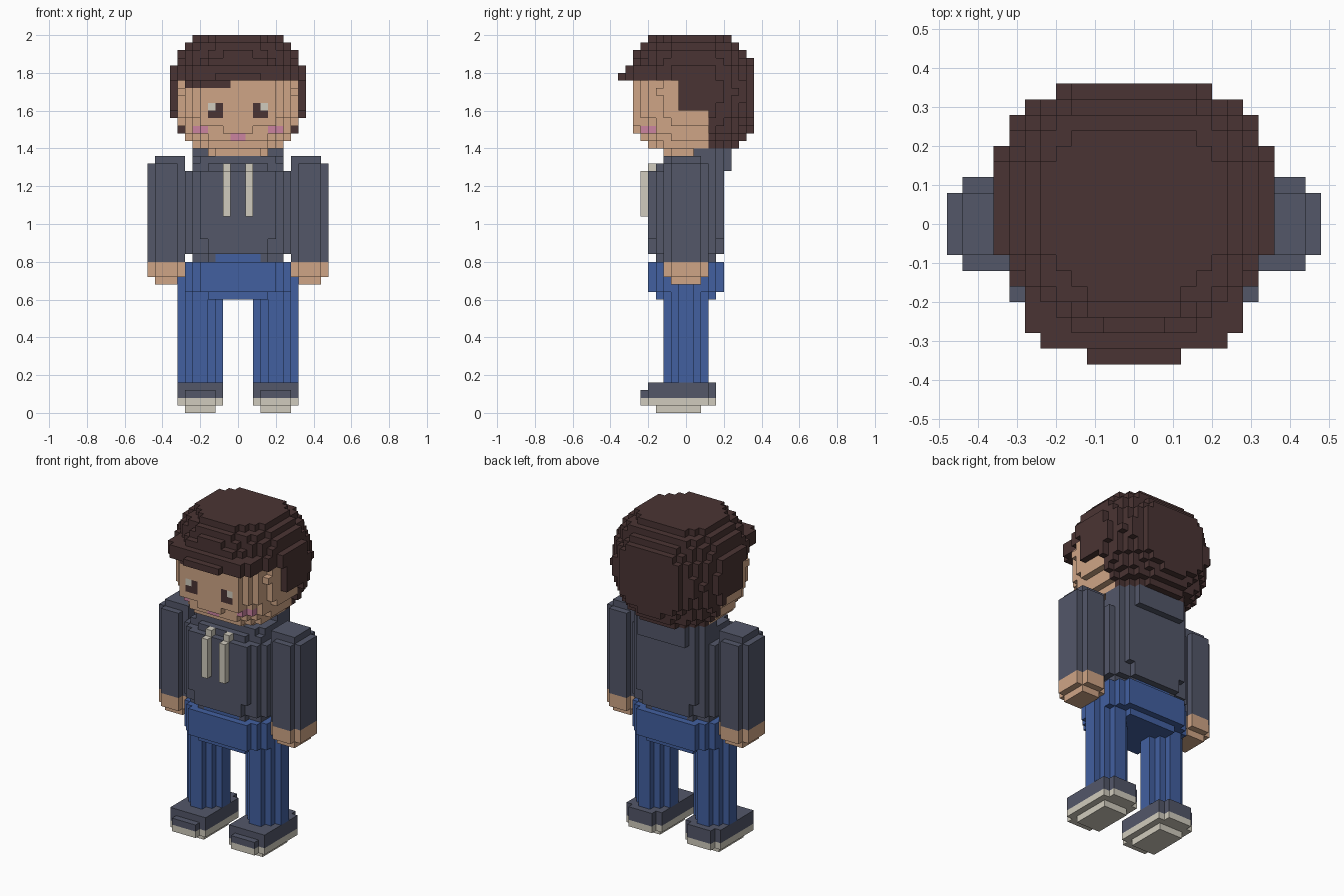
import bpy
import bmesh
from mathutils import Vector

cube = bpy.data.objects.get("Cube")
if cube:
    bpy.data.objects.remove(cube, do_unlink=True)

V = 0.04          # block size
cells = {}        # block index -> [part name, material name]


def linear(hex_code):
    def channel(c):
        return c / 12.92 if c <= 0.04045 else ((c + 0.055) / 1.055) ** 2.4
    return [channel(int(hex_code[i:i + 2], 16) / 255) for i in (0, 2, 4)] + [1.0]


def make_material(name, hex_code):
    mat = bpy.data.materials.new(name)
    mat.use_nodes = True
    mat.diffuse_color = linear(hex_code)
    mat.node_tree.nodes["Principled BSDF"].inputs["Base Color"].default_value = linear(hex_code)
    return mat


materials = {name: make_material(name, code) for name, code in (
    ("skin", "CFA586"), ("hair_brown", "4A3433"), ("blush_pink", "CB83A0"),
    ("slate_cloth", "535769"), ("denim_blue", "4260A0"), ("off_white", "D0CBBD"))}


def fill(part, mat, z0, z1, inside):
    """Add every free block between two heights whose centre passes the test."""
    for k in range(round(z0 / V), round(z1 / V)):
        for i in range(-12, 12):
            for j in range(-9, 9):
                p = [(n + 0.5) * V for n in (i, j, k)]
                if (i, j, k) not in cells and inside(*p):
                    cells[i, j, k] = [part, mat]


def fill_pair(part, mat, z0, z1, inside):
    """Fill the same shape on both sides of the body."""
    for side, s in (("left_", 1), ("right_", -1)):
        fill(side + part, mat, z0, z1, lambda x, y, z: inside(s * x, y, z))


def paint(mat, x0, x1, z0, z1):
    """Recolour a mirrored patch on the front of the face."""
    for (i, j, k), cell in cells.items():
        x, y, z = abs((i + 0.5) * V), (j + 0.5) * V, (k + 0.5) * V
        if cell[0] == "face" and x0 < x < x1 and y < -0.1 and z0 < z < z1:
            cell[1] = mat


def oval(x, y, rx, ry, power):
    return abs(x / rx) ** power + abs(y / ry) ** power <= 1


# Head: rounded face wrapped by a ball of hair, sloped at the back of the crown
def hair_zone(x, y, z):
    low_fringe = -0.28 < x < -0.04 and y < -0.1 and z > 1.72
    return z > 1.76 or y > 0.12 or (y > -0.04 and z > 1.60) or low_fringe


def ball(x, y, z):
    round_part = (x / 0.375) ** 2 + ((y - 0.04) / 0.37) ** 2 + ((z - 1.70) / 0.38) ** 2 < 1
    return round_part and y + z < 2.22


def face_shape(x, y, z):
    p = 2.5
    flat_front = abs(x) < 0.20 and -0.28 < y < 0 and z > 1.52
    return flat_front or (abs(x / 0.33) ** p + abs((y - 0.04) / 0.335) ** p
                          + abs((z - 1.70) / 0.37) ** p) <= 1


fill("hair", "hair_brown", 1.40, 2.0,
     lambda x, y, z: hair_zone(x, y, z) and (face_shape(x, y, z) if y < -0.1 and z < 1.76
                                             else ball(x, y, z)))
fill("face", "skin", 1.40, 1.76,
     lambda x, y, z: not hair_zone(x, y, z) and face_shape(x, y, z))

# Fringe steps forward over the forehead
for half, y0, z0, z1 in ((0.28, -0.28, 1.76, 1.84), (0.24, -0.32, 1.76, 1.84),
                         (0.12, -0.36, 1.76, 1.80)):
    fill("fringe", "hair_brown", z0, z1,
         lambda x, y, z: abs(x) < half and y0 < y < y0 + 0.08)

# Eyes, highlights, cheeks and mouth
paint("hair_brown", 0.08, 0.16, 1.56, 1.64)
paint("off_white", 0.12, 0.16, 1.60, 1.64)
paint("blush_pink", 0.16, 0.24, 1.48, 1.52)
paint("blush_pink", 0, 0.04, 1.44, 1.48)

# Neck and hood
fill("neck", "skin", 1.36, 1.40, lambda x, y, z: oval(x, y - 0.02, 0.165, 0.14, 3))
fill("hood", "slate_cloth", 1.28, 1.40,
     lambda x, y, z: y > 0.04 and oval(x, y - 0.04, 0.245, 0.205, 2.5))

# Drawstrings
fill_pair("drawstring", "off_white", 1.04, 1.28,
          lambda x, y, z: 0.04 < x < 0.08 and -0.24 < y < -0.20)
fill_pair("drawstring", "off_white", 1.28, 1.32,
          lambda x, y, z: 0.04 < x < 0.08 and -0.20 < y < -0.16)

# Waist of the trousers showing at the middle of the hem
fill("hips", "denim_blue", 0.80, 0.84, lambda x, y, z: abs(x) < 0.12 and abs(y) < 0.16)

# Hooded top body, narrower at hem and shoulders
for z0, z1, rx, ry in ((0.80, 0.84, 0.245, 0.165), (0.84, 0.92, 0.285, 0.195),
                       (0.92, 1.28, 0.285, 0.205), (1.28, 1.32, 0.245, 0.165),
                       (1.32, 1.36, 0.245, 0.125)):
    fill("torso", "slate_cloth", z0, z1, lambda x, y, z: oval(x, y, rx, ry, 3))


# Sleeves and hands
def arm_shape(x, y, z):
    return oval(x - 0.38, y, 0.105, 0.125, 2)


fill_pair("sleeve", "slate_cloth", 0.80, 1.32, arm_shape)
fill_pair("sleeve", "slate_cloth", 1.32, 1.36,
          lambda x, y, z: 0.28 < x < 0.44 and abs(y) < 0.08)
fill_pair("hand", "skin", 0.72, 0.80, arm_shape)
fill_pair("hand", "skin", 0.68, 0.72, lambda x, y, z: 0.32 < x < 0.44 and abs(y) < 0.08)

# Trousers
fill("hips", "denim_blue", 0.64, 0.80, lambda x, y, z: oval(x, y, 0.285, 0.205, 3))
fill("hips", "denim_blue", 0.60, 0.64, lambda x, y, z: oval(x, y, 0.245, 0.165, 3))
fill_pair("leg", "denim_blue", 0.16, 0.72, lambda x, y, z: oval(x - 0.20, y, 0.115, 0.115, 2))


# Shoes with a stepped pale sole
def shoe_shape(x, y, z):
    toe_or_heel = y < -0.20 or y > 0.12
    return abs(x - 0.20) < (0.08 if toe_or_heel else 0.12) and -0.24 < y < 0.16


fill_pair("shoe", "slate_cloth", 0.12, 0.16,
          lambda x, y, z: shoe_shape(x, y, z) and y > -0.20)
fill_pair("shoe", "slate_cloth", 0.08, 0.12, shoe_shape)
fill_pair("sole", "off_white", 0.04, 0.08, shoe_shape)
fill_pair("sole", "off_white", 0, 0.04,
          lambda x, y, z: 0.12 < x < 0.28 and -0.16 < y < 0.08)


# Turn the exposed block sides of each part into a clean flat mesh
def build_part(part):
    bm = bmesh.new()
    verts, slots = {}, []
    for cell, (owner, mat) in cells.items():
        if owner != part:
            continue
        for axis in range(3):
            for sign in (-1, 1):
                step = [0, 0, 0]
                step[axis] = sign
                if tuple(a + b for a, b in zip(cell, step)) in cells:
                    continue
                corners = []
                for du, dv in ((0, 0), (1, 0), (1, 1), (0, 1))[::sign]:
                    c = list(cell)
                    c[axis] += sign > 0
                    c[(axis + 1) % 3] += du
                    c[(axis + 2) % 3] += dv
                    c = tuple(c)
                    if c not in verts:
                        verts[c] = bm.verts.new(Vector(c) * V)
                    corners.append(verts[c])
                face = bm.faces.new(corners)
                if mat not in slots:
                    slots.append(mat)
                face.material_index = slots.index(mat)
    bmesh.ops.dissolve_limit(bm, angle_limit=0.01, verts=bm.verts[:], edges=bm.edges[:],
                             delimit={'MATERIAL'})
    mesh = bpy.data.meshes.new(part)
    bm.to_mesh(mesh)
    bm.free()
    for mat in slots:
        mesh.materials.append(materials[mat])
    bpy.context.collection.objects.link(bpy.data.objects.new(part, mesh))


for part_name in dict.fromkeys(owner for owner, mat in cells.values()):
    build_part(part_name)
